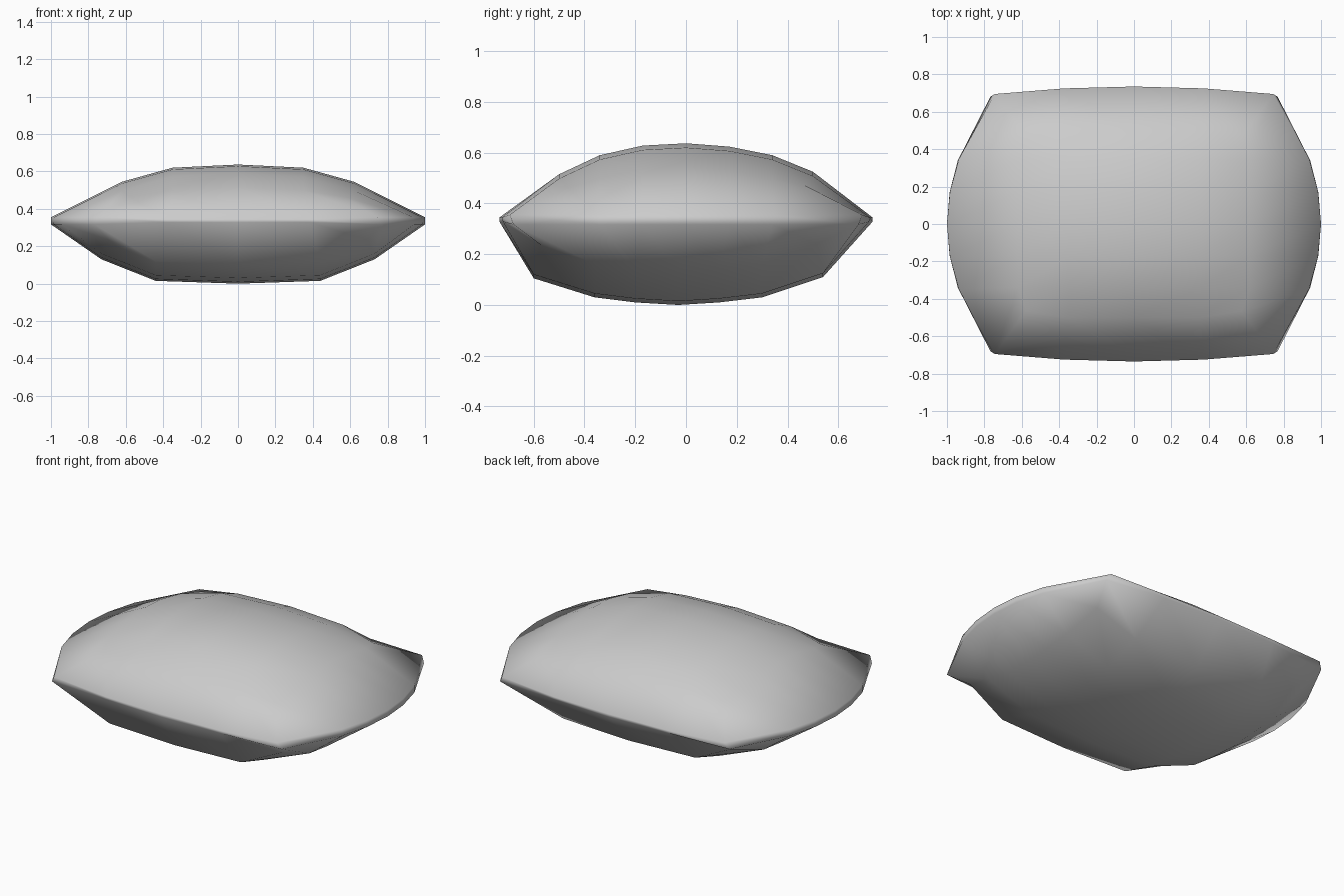
import bpy, bmesh

if "Cube" in bpy.data.objects:
    bpy.data.objects.remove(bpy.data.objects["Cube"])

NX, NY = 5, 7

bm = bmesh.new()


def panel(xs, ys, zx, zy, peak, corner_pull, corner_dz):
    """Inner grid of a cushion face: crossed height profiles, pulled-in corners."""
    grid = []
    for i in range(NX):
        row = []
        for j in range(NY):
            x, y = xs[i], ys[j]
            z = zx[i] + zy[j] - peak
            if i in (0, NX - 1) and j in (0, NY - 1):
                x, y, z = x * corner_pull, y * corner_pull, z + corner_dz
            row.append(bm.verts.new((x, y, z)))
        grid.append(row)
    for i in range(NX - 1):
        for j in range(NY - 1):
            bm.faces.new((grid[i][j], grid[i + 1][j], grid[i + 1][j + 1], grid[i][j + 1]))
    return grid


def border(n, m):
    """Grid indices round the outside, counter-clockwise."""
    return ([(i, 0) for i in range(n)] + [(n - 1, j) for j in range(1, m)]
            + [(i, m - 1) for i in range(n - 2, -1, -1)]
            + [(0, j) for j in range(m - 2, 0, -1)])


def rim(cx, cy, z_end, z_side):
    """Bowed outline of the seam; the x ends bow more than the y sides."""
    us = [-1, -.5, 0, .5, 1]
    vs = [-1, -.5, -.25, 0, .25, .5, 1]
    ring = []
    for i, j in border(NX, NY):
        u, v = us[i], vs[j]
        x = u * (cx + (1 - cx) * (1 - v * v))
        y = v * (cy + (.735 - cy) * (1 - u * u))
        z = z_end if abs(u) == 1 else z_side
        ring.append(bm.verts.new((x, y, z)))
    return ring


def bridge(a, b):
    for k in range(len(a)):
        n = (k + 1) % len(a)
        bm.faces.new((a[k], a[n], b[n], b[k]))


# Domed upper face
top = panel([-.62, -.35, 0, .35, .62], [-.5, -.34, -.17, 0, .17, .34, .5],
            [.545, .62, .637, .62, .545], [.515, .59, .628, .637, .624, .59, .525],
            .637, .93, .04)
# Flatter lower face
bottom = panel([-.73, -.44, 0, .44, .73], [-.6, -.36, -.2, -.03, .13, .3, .54],
               [.13, .015, 0, .015, .13], [.105, .03, .01, 0, .01, .03, .11],
               0, .95, 0)

# Narrow seam band joining both faces
upper_rim = rim(.745, .695, .355, .345)
lower_rim = rim(.768, .68, .317, .328)
bridge([top[i][j] for i, j in border(NX, NY)], upper_rim)
bridge(upper_rim, lower_rim)
bridge(lower_rim, [bottom[i][j] for i, j in border(NX, NY)])

bmesh.ops.recalc_face_normals(bm, faces=bm.faces)
for f in bm.faces:
    f.smooth = True

mesh = bpy.data.meshes.new("cushion")
bm.to_mesh(mesh)
bm.free()
cushion = bpy.data.objects.new("cushion", mesh)
bpy.context.collection.objects.link(cushion)
